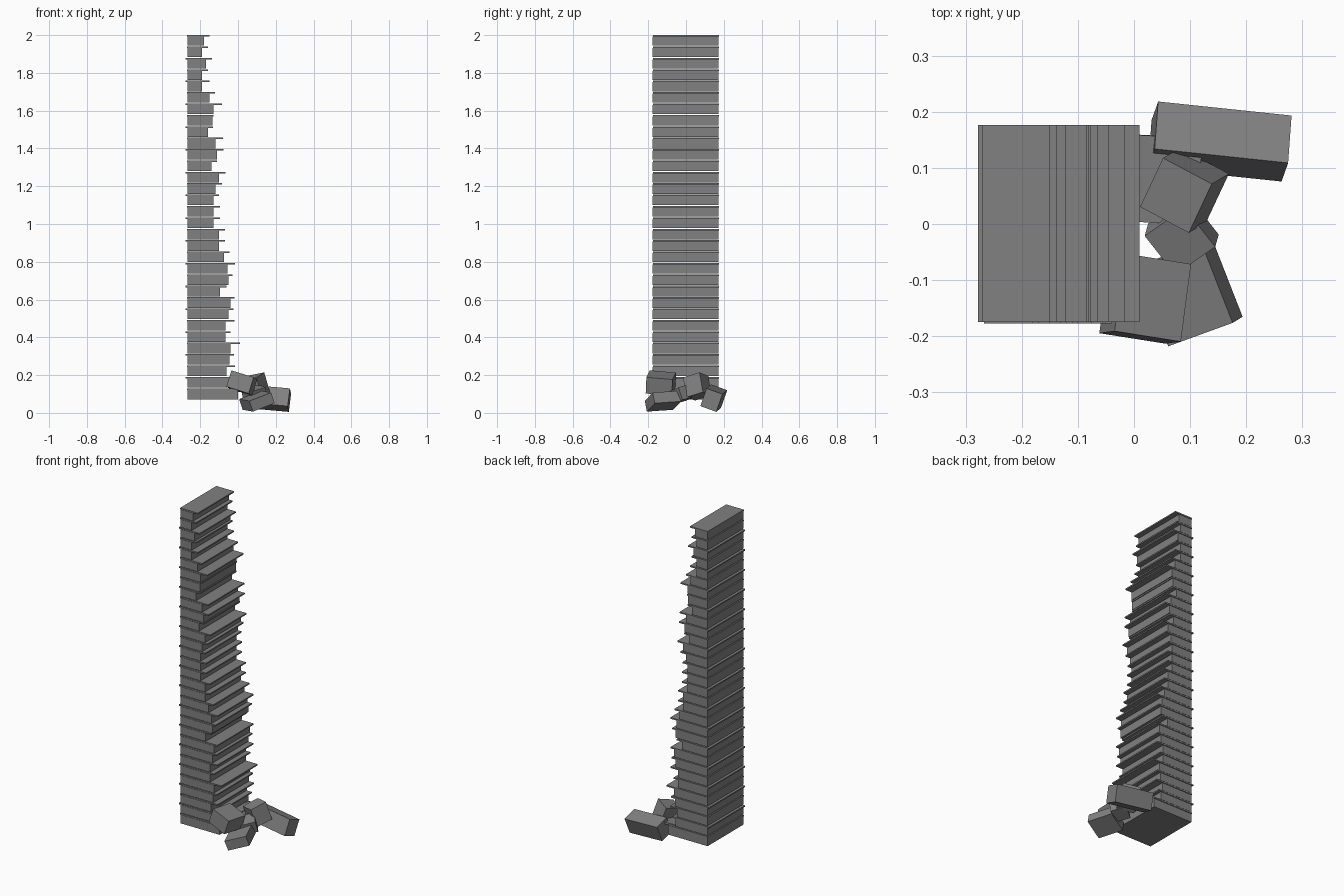
import bpy
from math import radians
from mathutils import Euler, Matrix

cube = bpy.data.objects.get("Cube")
if cube:
    bpy.data.objects.remove(cube, do_unlink=True)

concrete = bpy.data.materials.new("grey_concrete")
concrete.use_nodes = True
GREY = (0.22, 0.22, 0.22, 1)
concrete.diffuse_color = GREY
concrete.node_tree.nodes["Principled BSDF"].inputs["Base Color"].default_value = GREY


def box(name, centre, size, turn=(0, 0, 0)):
    """Flat-shaded box with applied size, turned by degrees about x, y, z."""
    bpy.ops.mesh.primitive_cube_add(size=1, location=centre)
    ob = bpy.context.object
    ob.name = name
    ob.data.transform(Matrix.Diagonal((*size, 1)))
    ob.rotation_euler = Euler([radians(a) for a in turn])
    ob.data.materials.append(concrete)
    return ob


def span_box(name, low, high):
    centre = [(a + b) / 2 for a, b in zip(low, high)]
    size = [b - a for a, b in zip(low, high)]
    return box(name, centre, size)


# Broken edge of the storeys, top to bottom, in hundredths
WALL_ENDS = [-18, -19, -17, -19, -19, -15, -13, -13.5, -16, -12, -11, -14, -10,
             -12, -13, -13, -13, -10, -10, -7.5, -5.5, -5, -9.5, -4, -5, -6.5,
             -6.5, -4, -4.5, -6, -5, 0]
SLAB_ENDS = [-15, -16, -13.7, -16, -15, -12.2, -8.5, -13, -13.3, -8, -7.7, -11,
             -6.5, -8.5, -10, -9.5, -9.5, -7, -7, -4.5, -1.7, -3, -6, -1.8, -2.5,
             -1.8, -4, 1, -2, -1.5, -3, 0]

# Storeys: a solid block with a thin overhanging floor slab above
BASE, TOP = 0.07, 2.0
SLAB, GAP = 0.008, 0.004
pitch = (TOP - BASE) / len(WALL_ENDS)
for i, (wall, slab) in enumerate(zip(WALL_ENDS, SLAB_ENDS)):
    top = TOP - i * pitch
    low = top - pitch + (GAP if i < len(WALL_ENDS) - 1 else 0)
    left = -0.278 if i % 2 == 0 and i else -0.27
    span_box(f"storey_block_{i + 1}", (-0.267, -0.177, low), (wall / 100, 0.172, top - SLAB))
    span_box(f"floor_slab_{i + 1}", (left, -0.175, top - SLAB), (slab / 100, 0.176, top))

# Fallen chunks at the foot of the broken side
box("rubble_long_block", (0.153, 0.147, 0.078), (0.24, 0.09, 0.10), (-20, 5, -6))
box("rubble_upper_block", (0.09, 0.06, 0.14), (0.10, 0.10, 0.11), (16, -10, -28))
box("rubble_front_block", (0.02, -0.133, 0.158), (0.125, 0.14, 0.09), (-5, 17, -9))
box("rubble_low_block", (0.10, -0.122, 0.062), (0.13, 0.15, 0.06), (4, -20, 20))
box("rubble_middle_block", (0.085, -0.02, 0.10), (0.09, 0.09, 0.07), (12, -15, 35))
box("rubble_slab", (0.035, 0.08, 0.12), (0.165, 0.155, 0.012), (4, 3, -3))
